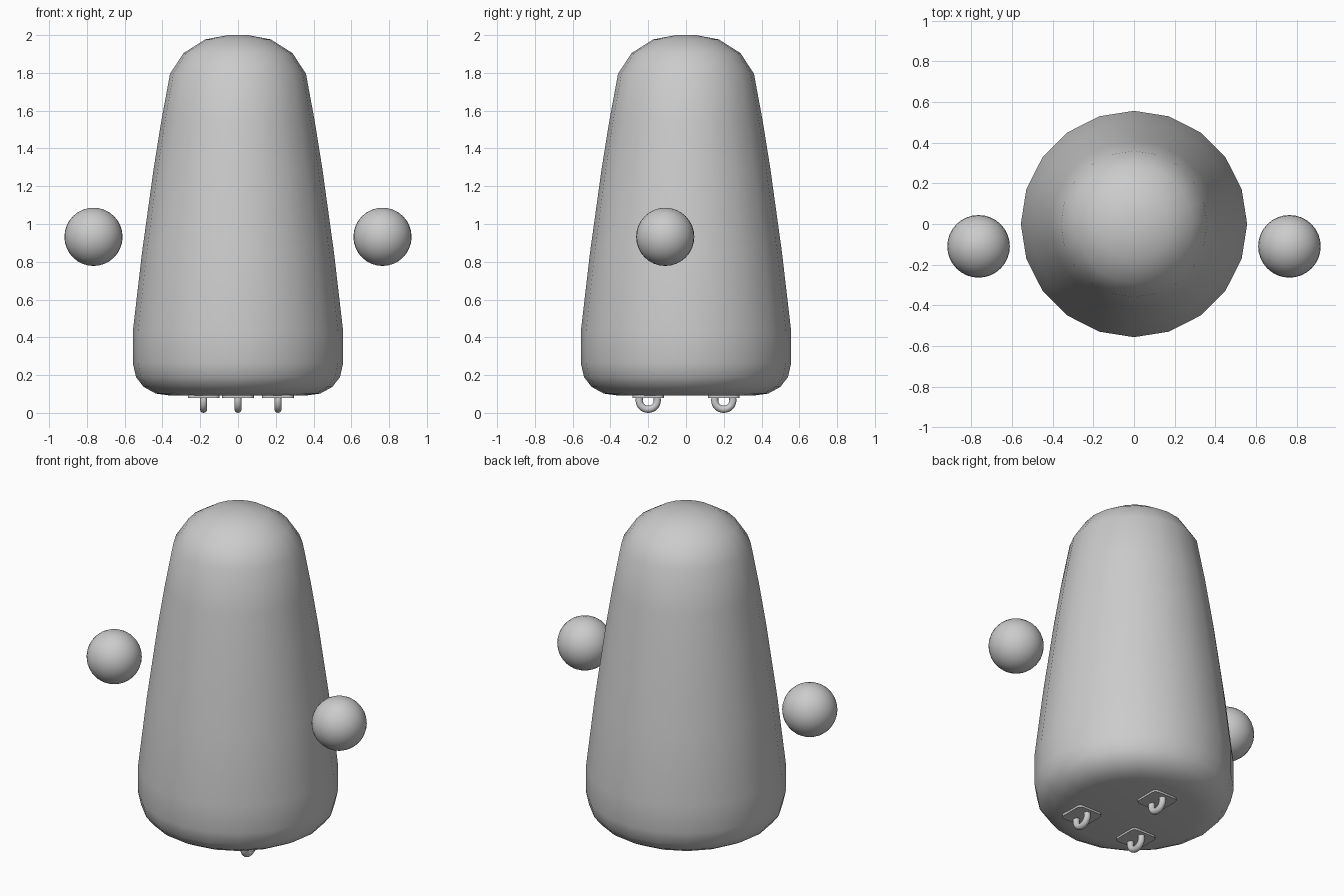
import bpy, bmesh, math

if "Cube" in bpy.data.objects:
    bpy.data.objects.remove(bpy.data.objects["Cube"])

def finish(bm, name, angle=40):
    bmesh.ops.recalc_face_normals(bm, faces=bm.faces)
    mesh = bpy.data.meshes.new(name)
    bm.to_mesh(mesh)
    bm.free()
    ob = bpy.data.objects.new(name, mesh)
    bpy.context.collection.objects.link(ob)
    bpy.ops.object.select_all(action='DESELECT')
    ob.select_set(True)
    bpy.context.view_layer.objects.active = ob
    bpy.ops.object.shade_smooth_by_angle(angle=math.radians(angle))
    return ob

def lathe(name, profile, sides):
    bm = bmesh.new()
    rings = [[bm.verts.new((r * math.cos(2 * math.pi * i / sides),
                            r * math.sin(2 * math.pi * i / sides), z))
              for i in range(sides)] for r, z in profile]
    for a, b in zip(rings, rings[1:]):
        for i in range(sides):
            j = (i + 1) % sides
            bm.faces.new((a[i], a[j], b[j], b[i]))
    bm.faces.new(rings[0][::-1])
    bm.faces.new(rings[-1])
    return finish(bm, name)

# Tapered body with domed top and rounded base
lathe("body", [(0.36, 0.092), (0.435, 0.102), (0.50, 0.138), (0.54, 0.19),
               (0.557, 0.265), (0.557, 0.43), (0.508, 0.85), (0.447, 1.29),
               (0.407, 1.54), (0.36, 1.795), (0.288, 1.905), (0.174, 1.977),
               (0.053, 2.0)], 20)

# Floating side balls
for side, sx in (("left", -1), ("right", 1)):
    bm = bmesh.new()
    bmesh.ops.create_uvsphere(bm, u_segments=32, v_segments=16, radius=0.154)
    ob = finish(bm, side + "_ball")
    ob.location = (sx * 0.765, -0.11, 0.932)

# Mounting plates and wheel-like hoops under the base
def hoop(name, x, y, major=0.048, minor=0.019, n=32, m=12):
    bm = bmesh.new()
    rings = []
    for i in range(n):
        a = 2 * math.pi * i / n
        ring = []
        for k in range(m):
            t = 2 * math.pi * k / m
            r = major + minor * math.cos(t)
            ring.append(bm.verts.new((minor * math.sin(t), r * math.cos(a), r * math.sin(a))))
        rings.append(ring)
    for i in range(n):
        p, q = rings[i], rings[(i + 1) % n]
        for k in range(m):
            bm.faces.new((p[k], q[k], q[(k + 1) % m], p[(k + 1) % m]))
    # keep only the part below the plate
    bmesh.ops.bisect_plane(bm, geom=bm.verts[:] + bm.edges[:] + bm.faces[:],
                           plane_co=(0, 0, 0.02), plane_no=(0, 0, 1), clear_outer=True)
    ob = finish(bm, name)
    ob.location = (x, y, major + minor)

for i, (x, y) in enumerate([(-0.182, -0.2), (0.212, -0.2), (0.0, 0.2)], 1):
    bm = bmesh.new()
    bmesh.ops.create_cube(bm, size=1)
    bmesh.ops.scale(bm, vec=(0.168, 0.168, 0.016), verts=bm.verts)
    corners = [e for e in bm.edges if abs(e.verts[0].co.z - e.verts[1].co.z) > 0.01]
    bmesh.ops.bevel(bm, geom=corners, offset=0.025, segments=3, profile=0.5, affect='EDGES')
    plate = finish(bm, f"foot_plate_{i}")
    plate.location = (x, y, 0.088)
    hoop(f"foot_hoop_{i}", x, y)
